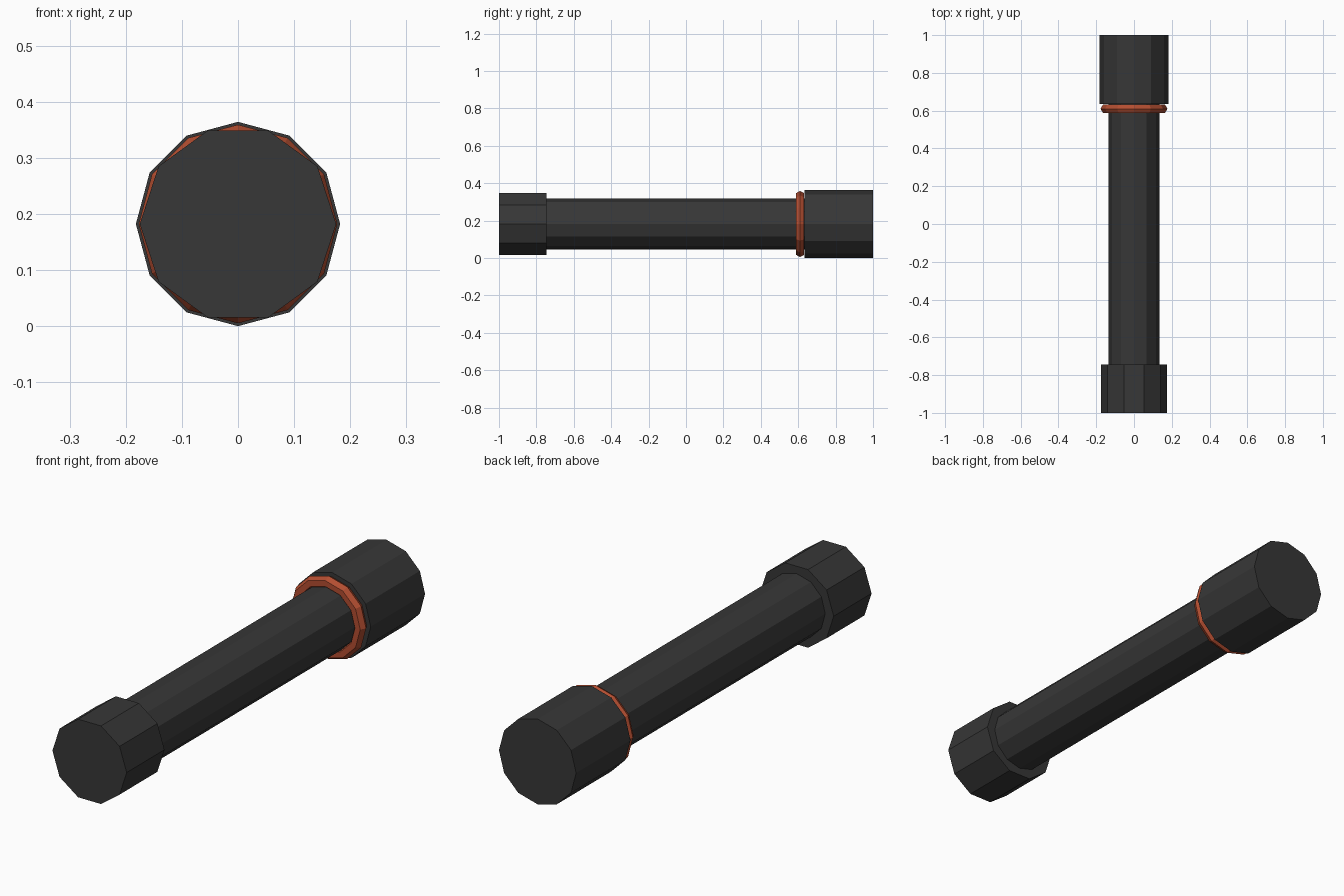
import bpy, bmesh, math
from mathutils import Matrix

if "Cube" in bpy.data.objects:
    bpy.data.objects.remove(bpy.data.objects["Cube"])

CZ = 0.182  # height of the long axis


def material(name, rgb):
    m = bpy.data.materials.new(name)
    m.diffuse_color = (*rgb, 1)
    m.use_nodes = True
    m.node_tree.nodes["Principled BSDF"].inputs["Base Color"].default_value = m.diffuse_color
    return m


black = material("matte black", (0.038, 0.038, 0.038))
red = material("rust red", (0.45, 0.075, 0.03))


def finish(name, bm, mat):
    bmesh.ops.recalc_face_normals(bm, faces=bm.faces)
    me = bpy.data.meshes.new(name)
    bm.to_mesh(me)
    bm.free()
    me.materials.append(mat)
    ob = bpy.data.objects.new(name, me)
    bpy.context.collection.objects.link(ob)


def lathe(name, profile, sides, mat, closed=False):
    """Revolve (radius, y) points about the y axis; first corner points to +x."""
    bm = bmesh.new()
    rings = []
    for r, y in profile:
        rings.append([bm.verts.new((r * math.cos(a), y, CZ + r * math.sin(a)))
                      for a in (2 * math.pi * i / sides for i in range(sides))])
    n = len(rings)
    for k in range(n if closed else n - 1):
        a, b = rings[k], rings[(k + 1) % n]
        for i in range(sides):
            j = (i + 1) % sides
            bm.faces.new((a[i], a[j], b[j], b[i]))
    if not closed:
        bm.faces.new(rings[0])
        bm.faces.new(rings[-1])
    finish(name, bm, mat)


# front end cap, ten sided
lathe("end_cap", [(0.175, -1.0), (0.175, -0.745)], 10, black)
# long handle
lathe("handle", [(0.135, -0.76), (0.135, 0.65)], 12, black)
# coloured ring with a six-sided cross-section
lathe("ring", [(0.152 + 0.025 * math.cos(math.radians(60 * i)),
                0.61 + 0.025 * math.sin(math.radians(60 * i))) for i in range(6)],
      12, red, closed=True)
# rear head
lathe("head", [(0.182, 0.634), (0.182, 1.0)], 12, black)
